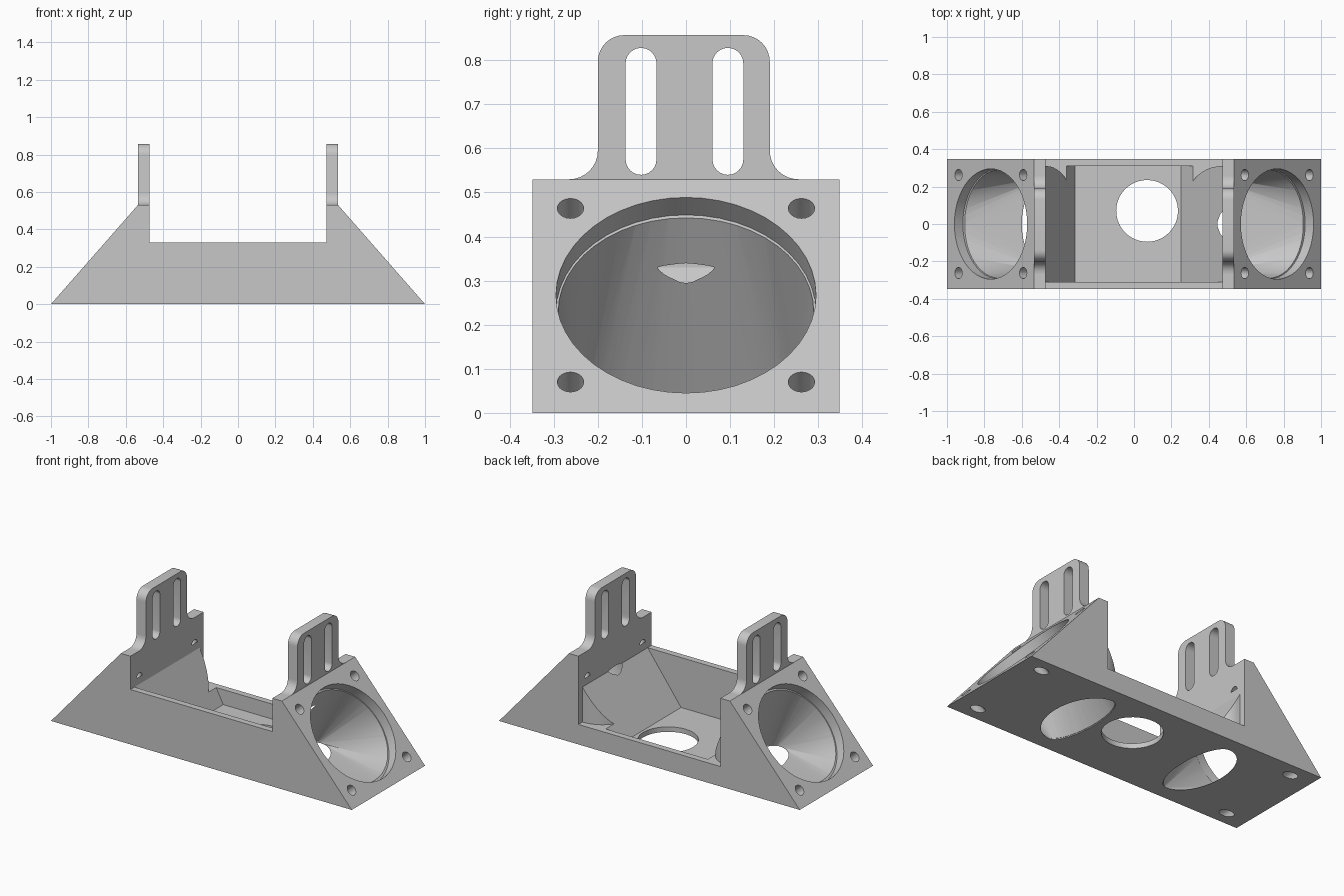
import bpy, bmesh
from math import sin, cos, radians
from mathutils import Vector

if "Cube" in bpy.data.objects:
    bpy.data.objects.remove(bpy.data.objects["Cube"], do_unlink=True)

COLOUR = (0.57, 0.57, 0.57, 1)
grey = bpy.data.materials.new("matte grey")
grey.use_nodes = True
grey.diffuse_color = COLOUR
grey.node_tree.nodes["Principled BSDF"].inputs["Base Color"].default_value = COLOUR


def finish(bm, name):
    bmesh.ops.recalc_face_normals(bm, faces=bm.faces)
    me = bpy.data.meshes.new(name)
    bm.to_mesh(me)
    bm.free()
    me.materials.append(grey)
    ob = bpy.data.objects.new(name, me)
    bpy.context.collection.objects.link(ob)
    return ob


def hull(points):
    bm = bmesh.new()
    for p in points:
        bm.verts.new(p)
    bmesh.ops.convex_hull(bm, input=bm.verts)
    loose = [v for v in bm.verts if not v.link_faces]
    bmesh.ops.delete(bm, geom=loose, context="VERTS")
    return finish(bm, "cutter")


def prism(points, offset, name="cutter"):
    bm = bmesh.new()
    face = bm.faces.new([bm.verts.new(p) for p in points])
    out = bmesh.ops.extrude_face_region(bm, geom=[face])
    moved = [v for v in out["geom"] if isinstance(v, bmesh.types.BMVert)]
    bmesh.ops.translate(bm, vec=offset, verts=moved)
    return finish(bm, name)


def arc(cx, cy, rx, ry, a0, a1, n):
    return [(cx + rx * cos(radians(a0 + (a1 - a0) * i / n)),
             cy + ry * sin(radians(a0 + (a1 - a0) * i / n))) for i in range(n + 1)]


def cut(target, cutter):
    mod = target.modifiers.new("cut", "BOOLEAN")
    mod.object, mod.operation, mod.solver = cutter, "DIFFERENCE", "EXACT"
    bpy.context.view_layer.objects.active = target
    bpy.ops.object.modifier_apply(modifier=mod.name)
    bpy.data.objects.remove(cutter, do_unlink=True)


def smooth(ob):
    bpy.ops.object.select_all(action="DESELECT")
    ob.select_set(True)
    bpy.context.view_layer.objects.active = ob
    bpy.ops.object.shade_smooth_by_angle(angle=radians(25))


W = 0.348                      # half depth of the body
TOP, SILL, FLOOR, BACK = 0.53, 0.33, 0.03, 0.12
IN, OUT = 0.472, 0.535         # inner and outer faces of the uprights

# Body: trapezoid with a notch between two uprights
outline = [(-1, 0), (1, 0), (OUT, TOP), (IN, TOP), (IN, SILL),
           (-IN, SILL), (-IN, TOP), (-OUT, TOP)]
body = prism([(x, -W, z) for x, z in outline], (0, 2 * W, 0), "fan_bracket_body")

# Central pocket with sloping ends, open at the back above a low sill
ends = [(IN, SILL), (0.25, FLOOR), (-0.315, FLOOR), (-IN, SILL)]
lift = [(IN, 0.4), (-IN, 0.4)]
cut(body, hull([(x, y, z) for x, z in ends + lift for y in (-0.31, 0.31)]))
k = (BACK - FLOOR) / (SILL - FLOOR)
sill = [(0.25 + (IN - 0.25) * k, BACK), (-0.315 - (IN - 0.315) * k, BACK), ends[0], ends[3]]
cut(body, hull([(x, y, z) for x, z in sill + lift for y in (0.29, 0.4)]))

# Round air hole in the floor
cut(body, hull([(x, y, z) for x, y in arc(0.07, 0.07, 0.165, 0.165, 0, 352.5, 47)
                for z in (-0.1, 0.1)]))

slope = Vector((1 - OUT, 0, -TOP)).normalized()      # down the slanted face
inward = Vector((-TOP, 0, OUT - 1)).normalized()     # into that face
centre = Vector((1 - 0.267 * (1 - OUT) / TOP, 0, 0.267))


def on_fan(s, y, t, depth):
    p = centre + slope * t + inward * depth
    return (p.x * s, y, p.z)


def ring(s, y, t, r, depth, n):
    return [on_fan(s, a, b, depth) for a, b in arc(y, t, r, r, 0, 360 - 360 / n, n - 1)]


# Per side: name, duct outlet (middle, outer and inner reach), cover corner radius
SIDES = ((1, "left", 0.365, 0.175, 0.09, 0.18), (-1, "right", 0.44, 0.16, 0.10, 0.13))

for s, side, mid, outer, inner, corner_r in SIDES:
    # Rounded rear corner of the sloping duct cover
    corner = arc(IN, 0.15, corner_r, 0.16, 180, 90, 10) + [(IN, 0.4), (IN - corner_r, 0.4)]
    cut(body, prism([(s * x, y, BACK) for x, y in corner], (0, 0, 0.3)))

    # Fan recess, then the duct running from it to a lens-shaped outlet underneath
    cut(body, hull(ring(s, 0, 0, 0.295, -0.05, 48) + ring(s, 0, 0, 0.295, 0.06, 48)))
    outlet = (arc(mid, 0, outer, 0.26, -90, 90, 20)
              + arc(mid, 0, inner, 0.26, 90, 270, 20)[1:-1])
    cut(body, hull(ring(s, 0, 0, 0.291, 0.045, 48) + [(s * x, y, 0.002) for x, y in outlet]))
    cut(body, hull([(s * x, y, z) for x, y in outlet for z in (-0.05, 0.006)]))

    # Screw holes at the fan corners
    for y in (-0.262, 0.262):
        for t in (-0.262, 0.262):
            cut(body, hull(ring(s, y, t, 0.03, -0.05, 20) + ring(s, y, t, 0.03, 0.15, 20)))

    # Slotted mounting tab with rounded shoulders and filleted foot
    shape = (arc(-0.265, 0.595, 0.065, 0.065, -90, 0, 8) + arc(-0.14, 0.797, 0.06, 0.06, 180, 90, 8)
             + arc(0.13, 0.797, 0.06, 0.06, 90, 0, 8) + arc(0.255, 0.595, 0.065, 0.065, 180, 270, 8))
    tab = prism([(s * IN, y, z) for y, z in shape], (s * (OUT - IN), 0, 0), side + "_mounting_tab")
    for y in (-0.102, 0.095):
        slot = arc(y, 0.793, 0.035, 0.035, 0, 180, 12) + arc(y, 0.575, 0.035, 0.035, 180, 360, 12)
        cut(tab, hull([(s * x, a, z) for a, z in slot for x in (0.4, 0.6)]))
    smooth(tab)

smooth(body)
